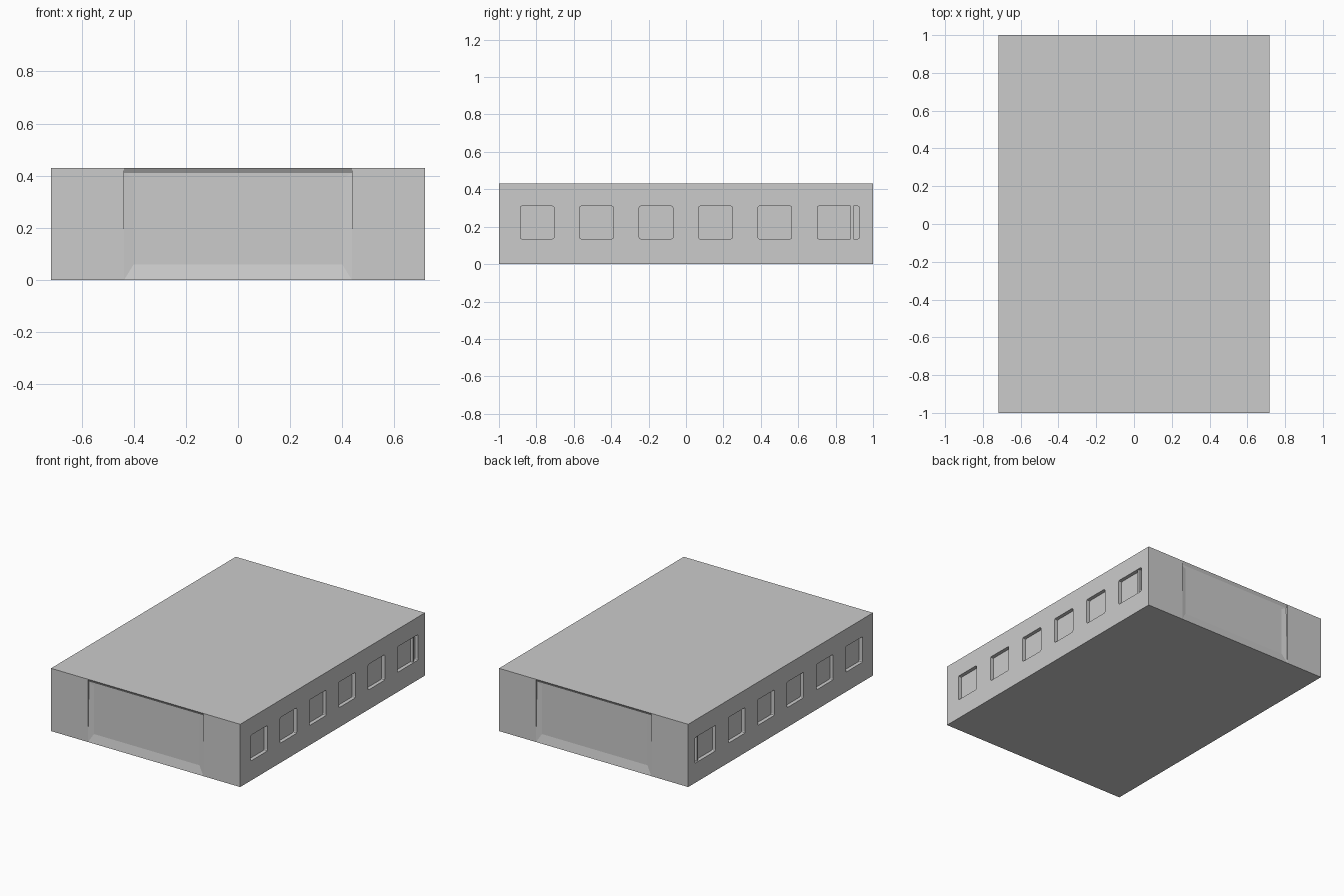
import bpy, bmesh

if "Cube" in bpy.data.objects:
    bpy.data.objects.remove(bpy.data.objects["Cube"])

W, L, H = 0.717, 1.0, 0.43      # half width, half length, height
DX, DEPTH = 0.437, 0.012        # doorway half width and recess


def finish(bm, name):
    bmesh.ops.remove_doubles(bm, verts=bm.verts, dist=1e-5)
    bmesh.ops.recalc_face_normals(bm, faces=bm.faces)
    me = bpy.data.meshes.new(name)
    bm.to_mesh(me)
    bm.free()
    ob = bpy.data.objects.new(name, me)
    bpy.context.collection.objects.link(ob)
    return ob


def box(bm, lo, hi):
    vs = bmesh.ops.create_cube(bm, size=1)["verts"]
    for v in vs:
        v.co = [(lo[i] + hi[i]) / 2 + v.co[i] * (hi[i] - lo[i]) for i in range(3)]
    return vs


# building shell with a shallow panelled doorway on both ends
bm = bmesh.new()


def face(*pts):
    bm.faces.new([bm.verts.new(p) for p in pts])


for s in (-1, 1):
    y, yi = s * L, s * (L - DEPTH)
    inner = 0.40
    for m in (-1, 1):
        # wall beside the doorway
        face((m * W, y, 0), (m * DX, y, 0), (m * DX, y, H), (m * W, y, H))
        # end of the dark lintel and soft door jamb
        face((m * DX, y, 0), (m * DX, y, H), (m * DX, yi, 0.41))
        face((m * DX, y, 0), (m * DX, yi, 0.41), (m * inner, yi, 0.39), (m * inner, yi, 0.06))
    # sloping lintel, header, sill and door panel
    face((-DX, y, H), (DX, y, H), (DX, yi, 0.41), (-DX, yi, 0.41))
    face((-DX, yi, 0.41), (DX, yi, 0.41), (inner, yi, 0.39), (-inner, yi, 0.39))
    face((-DX, y, 0), (DX, y, 0), (inner, yi, 0.06), (-inner, yi, 0.06))
    face((-inner, yi, 0.06), (inner, yi, 0.06), (inner, yi, 0.39), (-inner, yi, 0.39))
    # side wall
    face((s * W, -L, 0), (s * W, L, 0), (s * W, L, H), (s * W, -L, H))
# roof and floor
for z in (0, H):
    face((-W, -L, z), (-DX, -L, z), (DX, -L, z), (W, -L, z),
         (W, L, z), (DX, L, z), (-DX, L, z), (-W, L, z))
building = finish(bm, "building")

# window recesses with slightly rounded corners
bm = bmesh.new()
ranges = [(c - 0.09, c + 0.09) for c in (-0.796, -0.478, -0.16, 0.157, 0.475)]
ranges.append((0.702, 0.927))
for m in (-1, 1):
    for y0, y1 in ranges:
        xs = sorted((m * (W - 0.025), m * (W + 0.05)))
        vs = box(bm, (xs[0], y0, 0.135), (xs[1], y1, 0.31))
        edges = {e for v in vs for e in v.link_edges
                 if abs(e.verts[0].co.x - e.verts[1].co.x) > 0.01}
        bmesh.ops.bevel(bm, geom=list(edges), offset=0.008, segments=2,
                        profile=0.5, affect='EDGES')
cutter = finish(bm, "window_cutter")
cutter.hide_render = True
cutter.hide_viewport = True
mod = building.modifiers.new("windows", 'BOOLEAN')
mod.operation = 'DIFFERENCE'
mod.solver = 'EXACT'
mod.object = cutter

# thin post in the rearmost window on each side
bm = bmesh.new()
for m in (-1, 1):
    xs = sorted((m * (W - 0.026), m * (W - 0.008)))
    box(bm, (xs[0], 0.880, 0.135), (xs[1], 0.895, 0.31))
finish(bm, "window_post")
